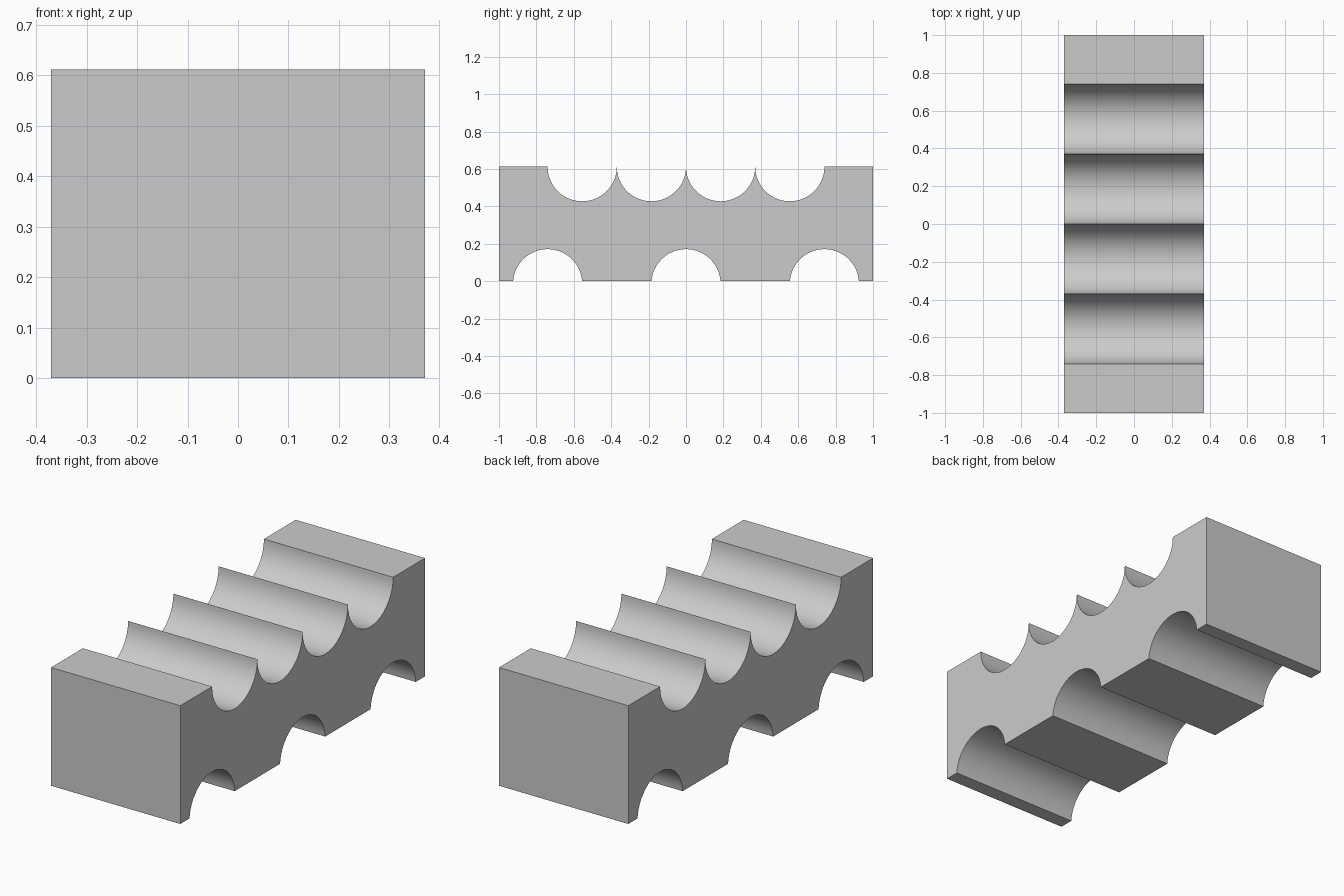
import bpy, bmesh
from math import sin, cos, pi, asin

cube = bpy.data.objects.get("Cube")
if cube:
    bpy.data.objects.remove(cube, do_unlink=True)

HALF_WIDTH, HEIGHT, RADIUS = 0.37, 0.612, 0.185
SEGMENTS = 32

grey = bpy.data.materials.new("plain grey")
grey.use_nodes = True
colour = (0.6, 0.6, 0.6, 1)
grey.diffuse_color = colour
grey.node_tree.nodes["Principled BSDF"].inputs["Base Color"].default_value = colour


def arc(cy, cz, start, end):
    """Points (y, z) along a groove, both ends included."""
    angles = [start + (end - start) * i / SEGMENTS for i in range(SEGMENTS + 1)]
    return [(cy + RADIUS * cos(a), cz + RADIUS * sin(a)) for a in angles]


# Side outline: three arches below, four touching grooves above
outline = [(-1, 0)]
sink = 0.014
tilt = asin(sink / RADIUS)
for k in (-1, 0, 1):
    outline += arc(4 * k * RADIUS, -sink, pi - tilt, tilt)
outline += [(1, 0), (1, HEIGHT)]
for k in (3, 1, -1, -3):
    groove = arc(k * RADIUS, HEIGHT, 0, -pi)
    outline += groove if k == 3 else groove[1:]  # neighbours share a ridge
outline.append((-1, HEIGHT))

# Extrude the outline across the width
bm = bmesh.new()
side = bm.faces.new([bm.verts.new((-HALF_WIDTH, y, z)) for y, z in outline])
extruded = bmesh.ops.extrude_face_region(bm, geom=[side], use_keep_orig=True)
moved = [v for v in extruded["geom"] if isinstance(v, bmesh.types.BMVert)]
bmesh.ops.translate(bm, verts=moved, vec=(2 * HALF_WIDTH, 0, 0))
bmesh.ops.recalc_face_normals(bm, faces=bm.faces)

mesh = bpy.data.meshes.new("grooved_block")
bm.to_mesh(mesh)
bm.free()
mesh.materials.append(grey)
block = bpy.data.objects.new("grooved_block", mesh)
bpy.context.collection.objects.link(block)

# Smooth grooves, sharp ridges and edges
bpy.ops.object.select_all(action="DESELECT")
block.select_set(True)
bpy.context.view_layer.objects.active = block
bpy.ops.object.shade_smooth_by_angle(angle=pi / 6)
